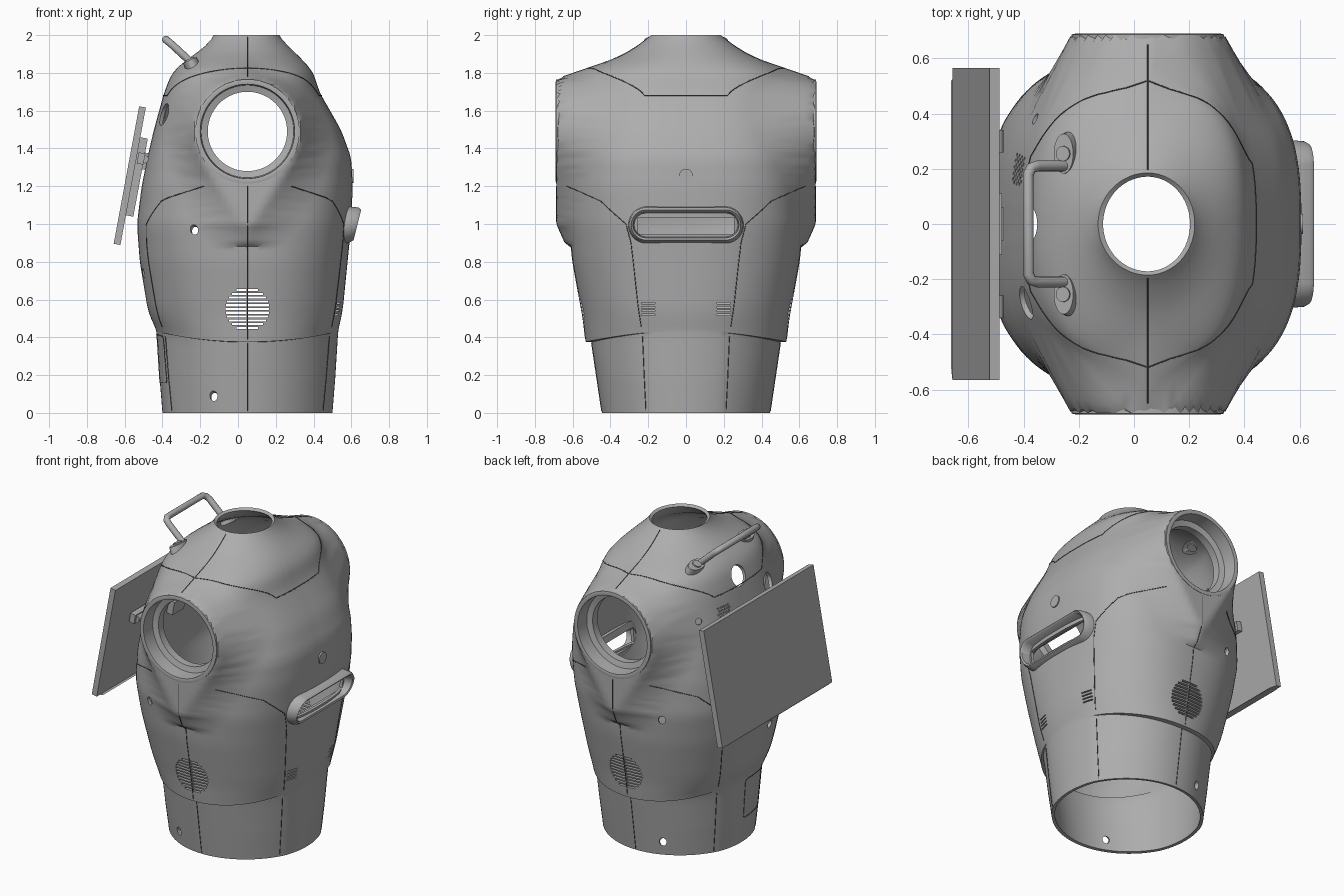
import bpy, bmesh, math
from math import sin, cos, pi, radians
from mathutils import Vector, Matrix

if "Cube" in bpy.data.objects:
    bpy.data.objects.remove(bpy.data.objects["Cube"])

CX = 0.05            # body axis
SHOULDER_Z = 1.49
FLAT_Y = 0.685
STEP_Z = 0.375


def material(name, rgb):
    m = bpy.data.materials.new(name)
    m.use_nodes = True
    m.diffuse_color = (*rgb, 1)
    m.node_tree.nodes["Principled BSDF"].inputs["Base Color"].default_value = (*rgb, 1)
    return m


GREY = material("shell grey", (0.42, 0.42, 0.42))
DARK = material("seam dark grey", (0.08, 0.08, 0.08))


def finish(name, bm, mat=GREY, angle=35):
    bmesh.ops.recalc_face_normals(bm, faces=bm.faces)
    me = bpy.data.meshes.new(name)
    bm.to_mesh(me)
    bm.free()
    ob = bpy.data.objects.new(name, me)
    bpy.context.collection.objects.link(ob)
    me.materials.append(mat)
    smooth(ob, angle)
    return ob


def smooth(ob, angle=35):
    bpy.ops.object.select_all(action="DESELECT")
    bpy.context.view_layer.objects.active = ob
    ob.select_set(True)
    bpy.ops.object.shade_smooth_by_angle(angle=radians(angle))


def add_box(bm, loc, size, rot=Matrix()):
    bmesh.ops.create_cube(bm, size=1, matrix=Matrix.Translation(loc) @ rot @ Matrix.Diagonal((*size, 1)))


def add_rod(bm, loc, axis, radius, depth, sides=32):
    rot = Vector(axis).to_track_quat("Z", "Y").to_matrix().to_4x4()
    bmesh.ops.create_cone(bm, cap_ends=True, segments=sides, radius1=radius, radius2=radius,
                          depth=depth, matrix=Matrix.Translation(loc) @ rot)


def skin(bm, loops, closed=False):
    rows = [[bm.verts.new(p) for p in loop] for loop in loops]
    pairs = list(zip(rows, rows[1:])) + ([(rows[-1], rows[0])] if closed else [])
    for a, b in pairs:
        for i in range(len(a)):
            j = (i + 1) % len(a)
            bm.faces.new((a[i], a[j], b[j], b[i]))


# Body profile: height, right edge x, left edge x, half depth, squareness
PROFILE = [
    (0, -.40, .50, .475, 2), (.37, -.43, .53, .53, 2.1), (.5, -.47, .55, .545, 2.2),
    (.8, -.52, .58, .60, 2.4), (1, -.535, .60, .62, 2.6), (1.2, -.51, .607, .61, 2.8),
    (1.35, -.48, .60, .60, 2.8), (1.5, -.445, .545, .58, 2.7), (1.7, -.39, .43, .55, 2.6),
    (1.8, -.35, .40, .52, 2.5), (1.84, -.31, .37, .47, 2.4), (1.87, -.27, .34, .38, 2.2),
    (1.92, -.20, .29, .29, 2), (1.97, -.14, .235, .215, 2), (2, -.13, .22, .185, 2)]


def lerp_row(z):
    z = min(max(z, 0), 2)
    for p, q in zip(PROFILE, PROFILE[1:]):
        if z <= q[0]:
            t = (z - p[0]) / (q[0] - p[0])
            return [u + (v - u) * t for u, v in zip(p[1:], q[1:])]


def support(z):
    """Tangent distances of the hull of the body section and the shoulder flats."""
    d = min(0.03, z, 2 - z)
    xl, xr, b, n = [sum(v) / 3 for v in zip(*(lerp_row(z + k) for k in (-d, 0, d)))]
    q = n / (n - 1)
    h = SHOULDER_Z - z
    top = SHOULDER_Z + 0.278
    w = math.sqrt(max(0, 0.278 ** 2 - h * h))
    if h > 0.16:
        w = max(0, 0.235 * (z - 0.96) / 0.37)
    if z > top:
        e = FLAT_Y - (z - top) * 2.9
    else:
        e = FLAT_Y - max(0, 1 - z) * 0.45
    if z < 0.9:
        e = 0
    out = []
    for i in range(120):
        f = 2 * pi * i / 120
        c, s = cos(f), abs(sin(f))
        a = xr - CX if c > 0 else CX - xl
        oval = ((a * abs(c)) ** q + (b * s) ** q) ** (1 / q)
        out.append((f, max(oval, w * abs(c) + e * s)))
    return out


def point(theta, z, sup=None, low=False, lift=0):
    r = min(h / cos(theta - f) for f, h in (sup or support(z)) if cos(theta - f) > 0.2)
    side = abs(sin(theta))
    if low or z < STEP_Z:
        r -= 0.03 * max(0, side - 0.4) / 0.6
    z += 0.06 * cos(theta) ** 2 * max(0, 1 - abs(z - STEP_Z) / 0.2)
    return Vector((CX + (r + lift) * cos(theta), (r + lift) * sin(theta), z))


# Torso shell, with a step under the front and back panels
bm = bmesh.new()
levels = [(i * 0.02, False) for i in range(101)] + [(STEP_Z - 0.001, True), (STEP_Z + 0.001, False)]
loops = []
for z, low in sorted(levels):
    sup = support(z)
    loops.append([point(2 * pi * i / 144, z, sup, low) for i in range(144)])
skin(bm, loops)
shell = finish("torso_shell", bm)
solid = shell.modifiers.new("wall", "SOLIDIFY")
solid.thickness = 0.02
solid.offset = -1

# Cutters: shoulder openings, speaker slots, grip slot, vents and small ports
bm = bmesh.new()
add_rod(bm, (CX, 0, SHOULDER_Z), (0, 1, 0), 0.255, 2, 64)
for i in range(-5, 6):
    z = 0.02 * i
    half = math.sqrt(0.115 ** 2 - z * z)
    for s in (-1, 1):
        add_box(bm, (CX + s * (half / 2 + 0.002), 0, 0.55 + z), (half - 0.004, 2, 0.011))
add_box(bm, (0.6, 0, 0.99), (0.3, 0.51, 0.09))
for s in (-1, 1):
    for i in range(4):
        add_box(bm, (0.55, s * 0.2, 0.52 + i * 0.02), (0.2, 0.07, 0.007))


def drill(deg, z, radius, tilt=0.0, sides=24):
    t = radians(deg)
    add_rod(bm, point(t, z), (cos(t), sin(t), tilt), radius, 0.12, sides)


drill(180, 1.73, 0.065, 0.6)
drill(213, 1.58, 0.06, 0.3)
drill(137, 1.57, 0.02, 0.3)
drill(195, 0.74, 0.025)
for s in (-1, 1):
    drill(s * 116, 0.97, 0.022, 0.5)
    drill(s * 113, 0.09, 0.022, 0.5)
for row in range(7):
    for col in range(5):
        drill(152 + 2.4 * col + 1.2 * (row % 2), 1.5 + 0.018 * row, 0.0065, 0.3, 6)
cutter = finish("cutter", bm)
cutter.hide_render = True
cut = shell.modifiers.new("openings", "BOOLEAN")
cut.object = cutter
cut.solver = "EXACT"
bpy.context.view_layer.objects.active = shell
for name in ("wall", "openings"):
    bpy.ops.object.modifier_apply(modifier=name)
bpy.data.objects.remove(cutter)
smooth(shell)

# Shoulder sockets: stepped rings
SOCKET = [(.276, .56), (.276, .687), (.262, .69), (.25, .687), (.245, .6), (.21, .59), (.21, .54), (.25, .54)]
for s, name in ((-1, "front_shoulder_socket"), (1, "back_shoulder_socket")):
    bm = bmesh.new()
    skin(bm, [[(CX + r * cos(k * pi / 36), s * y, SHOULDER_Z + r * sin(k * pi / 36)) for k in range(72)]
              for r, y in SOCKET], closed=True)
    finish(name, bm)


# Grip rim on the side: a sloped racetrack lip
def racetrack(half, rad, x, slope):
    pts = []
    for k in range(48):
        t = 2 * pi * (k + 0.5) / 48
        y = (half - rad) * (1 if cos(t) > 0 else -1) + rad * cos(t)
        z = rad * sin(t)
        pts.append((x + slope * z, y, 0.995 + z))
    return pts


bm = bmesh.new()
skin(bm, [racetrack(.305, .1, .56, 0), racetrack(.3, .093, .615, .25), racetrack(.29, .08, .632, .25),
          racetrack(.28, .068, .626, .25), racetrack(.272, .058, .55, 0)], closed=True)
finish("side_grip_rim", bm, angle=50)

# Round button above the grip
bm = bmesh.new()
add_rod(bm, point(0, 1.255), (1, 0, 0), 0.037, 0.016)
finish("side_button", bm)

# Tilted display and its mount
TILT = Matrix.Rotation(radians(10.5), 4, "Y")
CENTRE = Vector((-0.573, 0, 1.256))


def tilted(bm, loc, size):
    add_box(bm, CENTRE + TILT @ Vector(loc), size, TILT)


bm = bmesh.new()
tilted(bm, (0, 0, 0), (0.036, 1.13, 0.74))
bm.faces.ensure_lookup_table()
face = min(bm.faces, key=lambda f: f.calc_center_median().x)
bmesh.ops.inset_region(bm, faces=[face], thickness=0.065)
bmesh.ops.translate(bm, verts=face.verts, vec=TILT @ Vector((0.005, 0, 0)))
finish("display", bm)

bm = bmesh.new()
tilted(bm, (0.038, 0, 0), (0.04, 0.22, 0.42))
tilted(bm, (0.042, 0, 0.1), (0.036, 0.71, 0.06))
tilted(bm, (0.09, 0, 0.09), (0.09, 0.12, 0.09))
for s in (-1, 1):
    add_rod(bm, CENTRE + TILT @ Vector((0.06, s * 0.3, 0.1)), (0, 1, 0), 0.022, 0.08)
finish("display_mount", bm)


# Tubes along paths: carry handle and panel seams
def tube(name, pts, radius, mat, cyclic=False, res=1):
    cu = bpy.data.curves.new(name, "CURVE")
    cu.dimensions = "3D"
    cu.bevel_depth = radius
    cu.bevel_resolution = res
    cu.use_fill_caps = True
    sp = cu.splines.new("POLY")
    sp.points.add(len(pts) - 1)
    for p, v in zip(sp.points, pts):
        p.co = (*v, 1)
    sp.use_cyclic_u = cyclic
    cu.materials.append(mat)
    ob = bpy.data.objects.new(name, cu)
    bpy.context.collection.objects.link(ob)


half = [Vector(p) for p in ((-.22, .21, 1.83), (-.35, .21, 1.95), (-.372, .203, 1.968), (-.383, .18, 1.977))]
tube("carry_handle", half + [Vector((p.x, -p.y, p.z)) for p in reversed(half)], 0.02, GREY, res=4)
for s, name in ((-1, "front_handle_foot"), (1, "back_handle_foot")):
    bm = bmesh.new()
    pose = Matrix.Translation((-.245, s * .255, 1.845)) @ Matrix.Rotation(radians(-25), 4, "Y")
    for size, depth in (((.043, .08), .05), ((.03, .03), .065)):
        bmesh.ops.create_cone(bm, cap_ends=True, segments=32, radius1=1, radius2=0.9, depth=depth,
                              matrix=pose @ Matrix.Diagonal((*size, 1, 1)))
    finish(name, bm)


def seam(name, path, cyclic=False):
    tube(name, [point(radians(t), z) for t, z in path], 0.0025, DARK, cyclic)


def ramp(t0, z0, t1, z1, n=20):
    return [(t0 + (t1 - t0) * i / n, z0 + (z1 - z0) * i / n) for i in range(n + 1)]


def cap_height(t):
    return 1.68 + 0.145 * max(0, (abs(sin(radians(t))) - 0.5) / 0.5) ** 0.8


seam("cap_seam", [(t, cap_height(t)) for t in range(0, 360, 3)], True)
for s, name in ((-1, "front"), (1, "back")):
    seam(name + "_lower_centre_seam", ramp(s * 90, 0.39, s * 90, 1.2, 30))
    seam(name + "_waist_centre_seam", ramp(s * 90, 0.01, s * 90, 0.37))
    seam(name + "_cap_centre_seam", ramp(s * 90, 1.78, s * 90, 1.99))
    for d in (-1, 1):
        seam(name + "_panel_seam", [(s * (90 + d * t), z) for t, z in
             ramp(62, 0.42, 60, 0.9) + ramp(58, 1, 45, 1.12, 6) + ramp(40, 1.14, 20, 1.2, 8)])
        seam(name + "_waist_seam", ramp(s * (90 + d * 62), 0.01, s * (90 + d * 62), 0.36))
seam("hatch_seam", ramp(180, .17, 180, .35) + ramp(182, .36, 204, .36) + ramp(205, .35, 205, .17)
     + ramp(204, .16, 182, .16), True)
